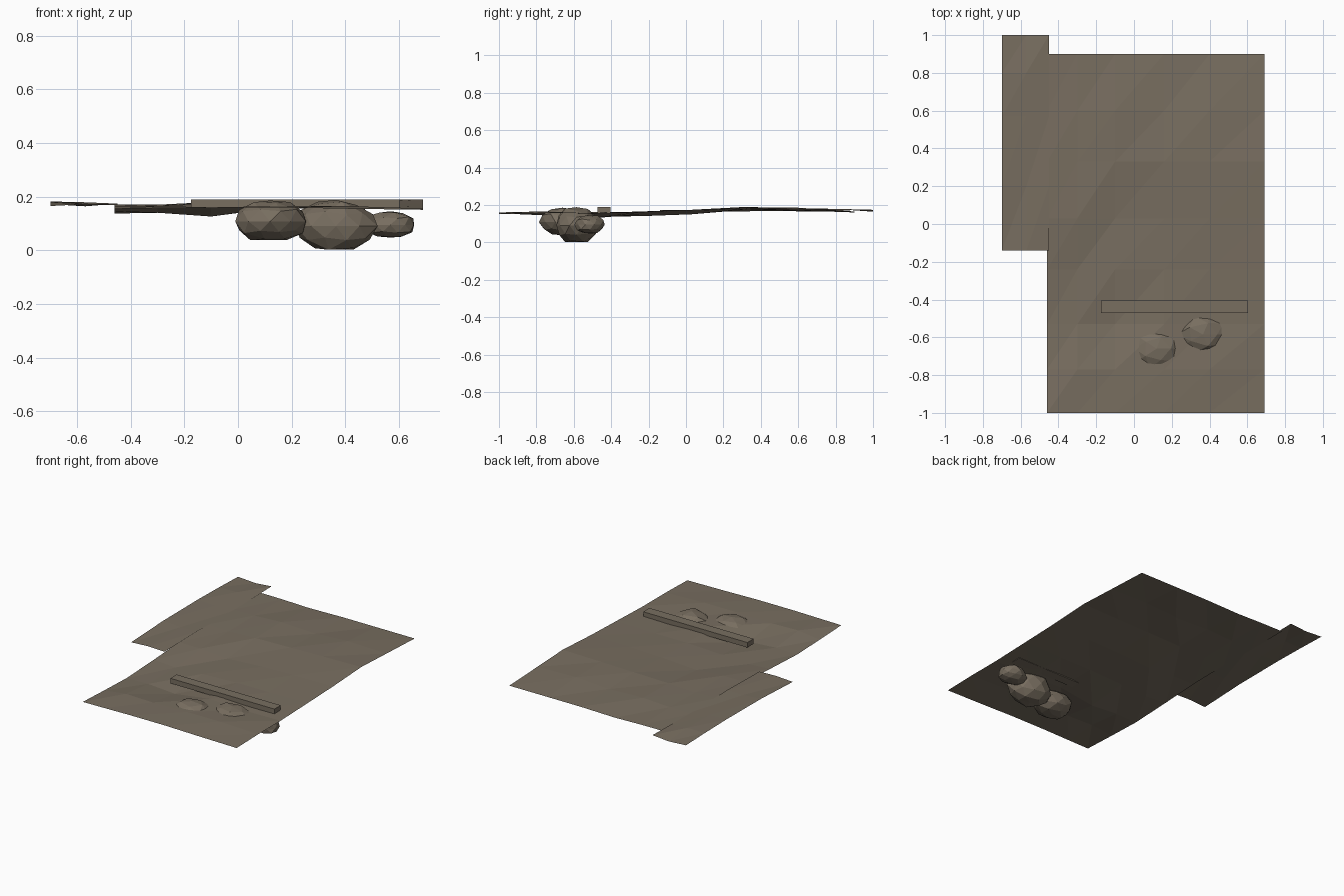
import bpy
import bmesh
import random
from mathutils import Vector

random.seed(4)

default_cube = bpy.data.objects.get("Cube")
if default_cube:
    bpy.data.objects.remove(default_cube, do_unlink=True)

# One earthy brown for everything
earth = bpy.data.materials.new("earth brown")
earth.use_nodes = True
earth_colour = (0.188, 0.156, 0.117, 1)
earth.diffuse_color = earth_colour
earth.node_tree.nodes["Principled BSDF"].inputs["Base Color"].default_value = earth_colour


def finish(name, bm):
    """Turn a bmesh into a flat-shaded, coloured object."""
    mesh = bpy.data.meshes.new(name)
    bm.to_mesh(mesh)
    bm.free()
    mesh.materials.append(earth)
    part = bpy.data.objects.new(name, mesh)
    bpy.context.scene.collection.objects.link(part)
    return part


def ground_sheet(name, columns, rows, base):
    """Uneven sheet; each row holds y and its heights above base in thousandths."""
    bm = bmesh.new()
    grid = []
    for y, heights in rows:
        grid.append([bm.verts.new((x, y, base + h / 1000))
                     for x, h in zip(columns, heights)])
    for near, far in zip(grid, grid[1:]):
        for i in range(len(columns) - 1):
            bm.faces.new((near[i], near[i + 1], far[i + 1]))
            bm.faces.new((near[i], far[i + 1], far[i]))
    return finish(name, bm)


def rock(name, centre, radii, roughness=0.07, flat_bottom=-0.88):
    """Faceted boulder with a levelled underside."""
    bm = bmesh.new()
    bmesh.ops.create_icosphere(bm, subdivisions=2, radius=1)
    for vert in bm.verts:
        point = vert.co * (1 + random.uniform(-roughness, roughness))
        point.z = max(point.z, flat_bottom)
        vert.co = Vector(centre) + Vector(p * r for p, r in zip(point, radii))
    return finish(name, bm)


def beam(name, low, high):
    """Straight box between two corners."""
    bm = bmesh.new()
    bmesh.ops.create_cube(bm, size=1)
    low, high = Vector(low), Vector(high)
    for vert in bm.verts:
        vert.co = (low + high) / 2 + vert.co * (high - low)
    return finish(name, bm)


# Main ground
ground_sheet("main_ground", (-0.46, -0.3, -0.1, 0.16, 0.4, 0.69), (
    (-1.0, (35, 37, 40, 40, 35, 31)),
    (-0.77, (25, 45, 40, 45, 45, 36)),
    (-0.53, (17, 20, 6, 42, 32, 36)),
    (-0.24, (30, 20, 30, 40, 40, 45)),
    (0.03, (45, 45, 30, 45, 52, 54)),
    (0.33, (50, 46, 55, 60, 65, 70)),
    (0.6, (46, 50, 60, 50, 65, 58)),
    (0.9, (46, 45, 40, 45, 45, 45)),
), base=0.12)

# Narrow ground strip along the right side
ground_sheet("side_ground", (-0.7, -0.57, -0.45), (
    (-0.14, (5, 12, 8)),
    (0.2, (20, 12, 14)),
    (0.57, (22, 16, 8)),
    (0.8, (18, 19, 10)),
    (1.0, (12, 4, 14)),
), base=0.16)

# Low wall lying across the ground
beam("low_wall", (-0.175, -0.472, 0.155), (0.603, -0.405, 0.189))

# Boulders half buried below the ground
rock("right_boulder", (0.12, -0.66, 0.108), (0.135, 0.12, 0.08))
rock("middle_boulder", (0.365, -0.585, 0.09), (0.155, 0.115, 0.1))
rock("left_boulder", (0.568, -0.515, 0.095), (0.098, 0.08, 0.054))
